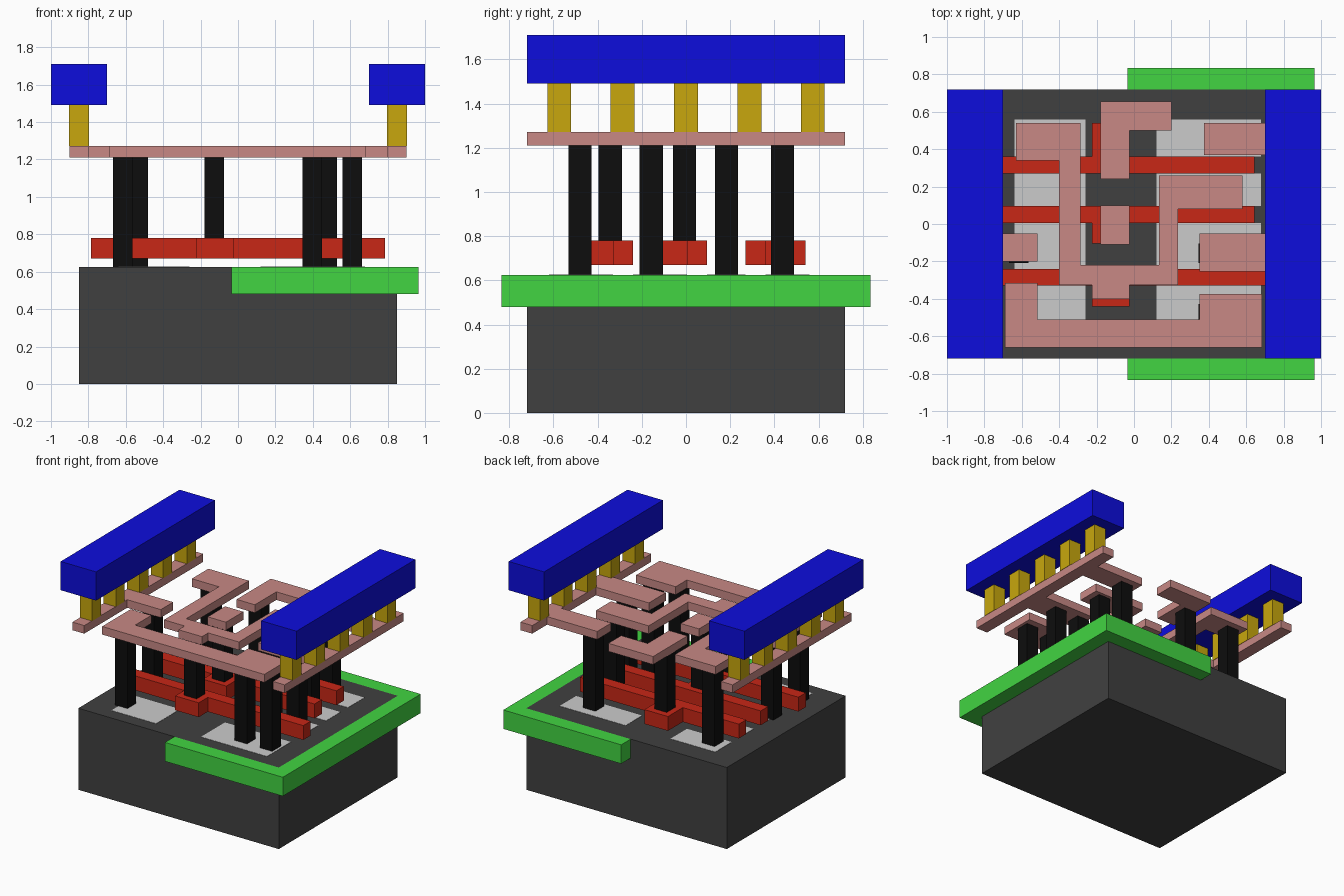
import bpy, bmesh

def material(name, rgb):
    m = bpy.data.materials.new(name)
    m.diffuse_color = (*rgb, 1)
    return m

DARK = material("dark_grey", (0.051, 0.051, 0.051))
GREEN = material("green", (0.054, 0.66, 0.054))
RED = material("red", (0.58, 0.02, 0.008))
BLACK = material("black", (0.004, 0.004, 0.004))
PINK = material("pink", (0.58, 0.25, 0.235))
YELLOW = material("yellow", (0.58, 0.39, 0.004))
BLUE = material("blue", (0.004, 0.004, 0.72))

def slab(name, outline, z0, z1, mat=None):
    """Extrude a flat counter-clockwise outline from z0 up to z1."""
    bm = bmesh.new()
    face = bm.faces.new([bm.verts.new((x, y, z0)) for x, y in outline])
    top = bmesh.ops.extrude_face_region(bm, geom=[face])["geom"]
    for v in top:
        if isinstance(v, bmesh.types.BMVert):
            v.co.z = z1
    bmesh.ops.recalc_face_normals(bm, faces=bm.faces)
    mesh = bpy.data.meshes.new(name)
    bm.to_mesh(mesh)
    bm.free()
    if mat:
        mesh.materials.append(mat)
    ob = bpy.data.objects.new(name, mesh)
    bpy.context.collection.objects.link(ob)
    return ob

def box(name, x0, x1, y0, y1, z0, z1, mat=None):
    return slab(name, [(x0, y0), (x1, y0), (x1, y1), (x0, y1)], z0, z1, mat)

TOP = 0.625            # substrate surface
GATE = (0.67, 0.78)    # gate layer
METAL = (1.21, 1.272)  # lower metal layer

# Substrate with the U-shaped well rim around its right half
box("substrate", -0.85, 0.85, -0.72, 0.72, 0, TOP, DARK)
slab("well_rim", [(-0.035, -0.835), (0.965, -0.835), (0.965, 0.835), (-0.035, 0.835),
                  (-0.035, 0.72), (0.85, 0.72), (0.85, -0.72), (-0.035, -0.72)],
     0.48, TOP, GREEN)

# Thin diffusion patches between the gates
for y0, y1 in [(-0.62, -0.33), (-0.24, 0.005), (0.095, 0.27), (0.36, 0.56)]:
    box("diffusion_left", -0.64, -0.26, y0, y1, TOP - 0.01, TOP + 0.002)
    box("diffusion_right", 0.12, 0.68, y0, y1, TOP - 0.01, TOP + 0.002)

# Gate bars, each with a contact tab
P0, P1 = -0.225, -0.025
slab("gate_back", [(-0.7, 0.27), (0.645, 0.27), (0.645, 0.36), (P1, 0.36),
                   (P1, 0.54), (P0, 0.54), (P0, 0.36), (-0.7, 0.36)], *GATE, RED)
for name, x0, x1, y, tab in [("gate_middle", -0.7, 0.645, 0.005, -0.105),
                             ("gate_front", -0.785, 0.785, -0.33, -0.44)]:
    slab(name, [(x0, y), (P0, y), (P0, tab), (P1, tab), (P1, y), (x1, y),
                (x1, y + 0.09), (x0, y + 0.09)], *GATE, RED)

# Contact pillars: on the substrate, then on the gate tabs
R = 0.0525
for x, y in [(-0.617, -0.48), (-0.617, -0.157), (-0.533, 0.437),
             (0.397, -0.48), (0.61, -0.48), (0.397, -0.157), (0.61, -0.157),
             (0.478, 0.183), (0.478, 0.437)]:
    box("contact", x - R, x + R, y - R, y + R, TOP, METAL[0], BLACK)
for y in (-0.343, -0.007, 0.437):
    box("gate_contact", -0.127 - R, -0.127 + R, y - R, y + R, GATE[1], METAL[0], BLACK)

# Lower metal wiring
slab("output_wire", [(-0.63, 0.34), (-0.4, 0.34), (-0.4, -0.325), (P0, -0.325),
                     (P0, -0.4), (P1, -0.4), (P1, -0.325), (0.235, -0.325),
                     (0.235, 0.08), (0.58, 0.08), (0.58, 0.26), (0.135, 0.26),
                     (0.135, -0.22), (-0.285, -0.22), (-0.285, 0.54), (-0.63, 0.54)],
     *METAL, PINK)
slab("input_wire", [(-0.18, 0.24), (P1, 0.24), (P1, 0.5), (0.2, 0.5),
                    (0.2, 0.655), (-0.18, 0.655)], *METAL, PINK)
box("input_pad", -0.18, P1, -0.11, 0.1, *METAL, PINK)
slab("front_wire", [(-0.69, -0.66), (0.685, -0.66), (0.685, -0.375), (0.35, -0.375),
                    (0.35, -0.51), (-0.515, -0.51), (-0.515, -0.315), (-0.69, -0.315)],
     *METAL, PINK)
slab("left_rail", [(-0.9, -0.72), (-0.8, -0.72), (-0.8, -0.2), (-0.515, -0.2),
                   (-0.515, -0.05), (-0.8, -0.05), (-0.8, 0.72), (-0.9, 0.72)],
     *METAL, PINK)
slab("right_rail", [(0.8, -0.72), (0.9, -0.72), (0.9, 0.72), (0.8, 0.72), (0.8, 0.54),
                    (0.375, 0.54), (0.375, 0.37), (0.8, 0.37), (0.8, -0.05),
                    (0.35, -0.05), (0.35, -0.255), (0.8, -0.255)], *METAL, PINK)

# Vias and power beams on both sides
for side, s in (("left", -1), ("right", 1)):
    cx = 0.85 * s
    for i in range(-2, 3):
        y = i * 0.287
        box(side + "_via", cx - 0.0525, cx + 0.0525, y - 0.054, y + 0.054, METAL[1], 1.49, YELLOW)
    box(side + "_beam", cx - 0.15, cx + 0.15, -0.72, 0.72, 1.49, 1.71, BLUE)
